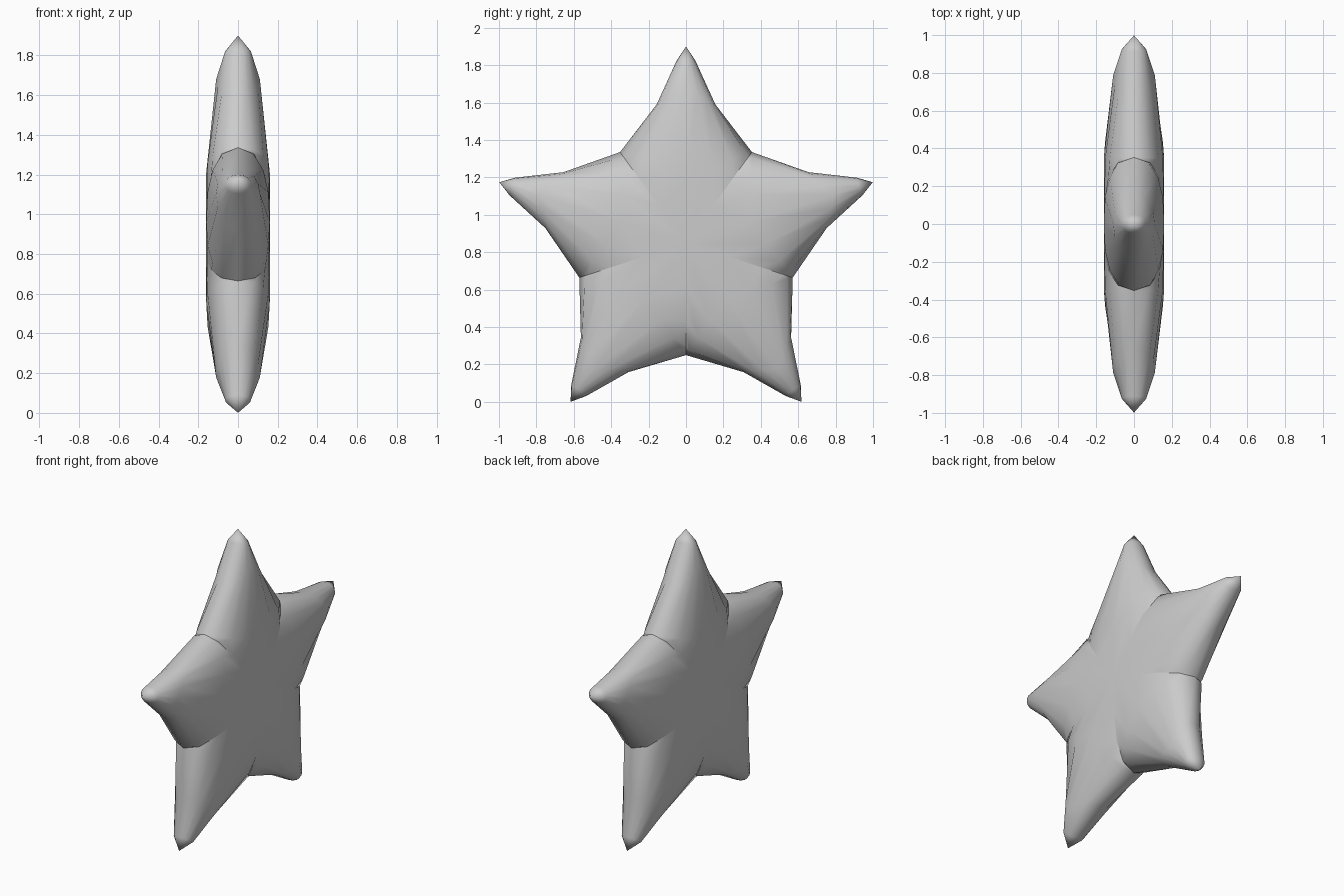
import bpy, bmesh
from math import sin, cos, radians

old = bpy.data.objects.get("Cube")
if old:
    bpy.data.objects.remove(old)

CENTRE_Z = 0.85
# Fractions across half an arm, from ridge to outline
STEPS = (0, 0.4, 0.7, 0.92, 1)
# Arm stations: ridge radius, ridge height, outline radius, half width, roundness
STATIONS = (
    (1.05, 0, 1.05, 0, 2),
    (0.97, 0.065, 0.975, 0.05, 2),
    (0.83, 0.11, 0.74, 0.157, 2),
    (0.36, 0.16, 0.485, 0.353, 2.6),
    (0, 0.16, 0.485, 0.353, 3.4),
)


def row(station):
    """Points from ridge to outline as (along arm, across arm, thickness)."""
    r0, height, r1, width, power = station
    return [(r0 + (r1 - r0) * s, width * s, height * (1 - s ** power) ** (1 / 2.2))
            for s in STEPS]


# Plain material
grey = bpy.data.materials.new("plain grey")
grey.use_nodes = True
colour = (0.6, 0.6, 0.6, 1)
grey.diffuse_color = colour
grey.node_tree.nodes["Principled BSDF"].inputs["Base Color"].default_value = colour

# Puffy star: one patch repeated around the arms, sides and faces
bm = bmesh.new()
for arm in range(5):
    a = radians(72 * arm)
    for side in (-1, 1):
        for face in (-1, 1):
            grid = []
            for station in STATIONS:
                grid.append([bm.verts.new((
                    face * x,
                    r * sin(a) + side * w * cos(a),
                    CENTRE_Z + r * cos(a) - side * w * sin(a)))
                    for r, w, x in row(station)])
            for near, far in zip(grid, grid[1:]):
                for j in range(len(STEPS) - 1):
                    quad = [near[j], far[j], far[j + 1], near[j + 1]]
                    bm.faces.new(quad if side * face < 0 else quad[::-1])
bmesh.ops.remove_doubles(bm, verts=bm.verts, dist=0.0005)
bmesh.ops.dissolve_degenerate(bm, edges=bm.edges, dist=0.0005)
bmesh.ops.recalc_face_normals(bm, faces=bm.faces)
for f in bm.faces:
    f.smooth = True

mesh = bpy.data.meshes.new("star")
bm.to_mesh(mesh)
bm.free()
mesh.materials.append(grey)
star = bpy.data.objects.new("star", mesh)
bpy.context.collection.objects.link(star)
